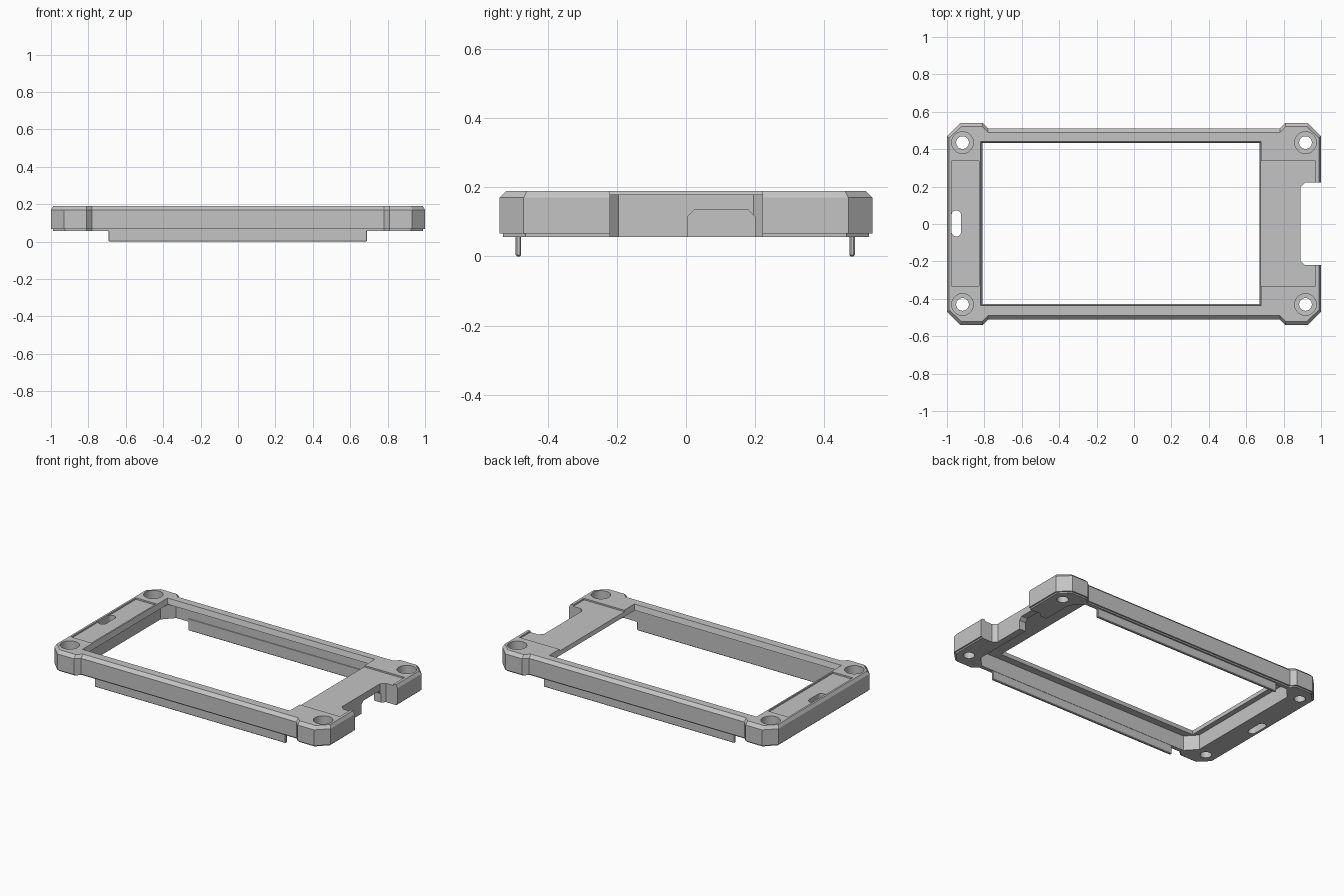
import bpy, bmesh, math

cube = bpy.data.objects.get("Cube")
if cube:
    bpy.data.objects.remove(cube, do_unlink=True)

grey = bpy.data.materials.new("plain grey")
grey.use_nodes = True
colour = (0.55, 0.55, 0.55, 1)
grey.diffuse_color = colour
grey.node_tree.nodes["Principled BSDF"].inputs["Base Color"].default_value = colour


def loft(name, rings):
    """Solid skinned through rings of points, capped at both ends."""
    bm = bmesh.new()
    loops = [[bm.verts.new(p) for p in ring] for ring in rings]
    for a, b in zip(loops, loops[1:]):
        for i in range(len(a)):
            j = (i + 1) % len(a)
            bm.faces.new((a[i], a[j], b[j], b[i]))
    bm.faces.new(loops[0][::-1])
    bm.faces.new(loops[-1])
    bmesh.ops.recalc_face_normals(bm, faces=bm.faces)
    mesh = bpy.data.meshes.new(name)
    bm.to_mesh(mesh)
    bm.free()
    mesh.materials.append(grey)
    obj = bpy.data.objects.new(name, mesh)
    bpy.context.collection.objects.link(obj)
    return obj


def prism(name, points, z0, z1):
    return loft(name, [[(x, y, z) for x, y in points] for z in (z0, z1)])


def box(name, x0, x1, y0, y1, z0, z1):
    return prism(name, [(x0, y0), (x1, y0), (x1, y1), (x0, y1)], z0, z1)


def stadium(cx, cy, r, half=0, n=32):
    """Circle, or a slot stretched along y by half."""
    pts = []
    for i in range(n):
        a = 2 * math.pi * (i + 0.5) / n
        pts.append((cx + r * math.cos(a),
                    cy + r * math.sin(a) + math.copysign(half, math.sin(a))))
    return pts


def mirrored(quarter):
    """Closed loop from the points of its +x +y quarter."""
    half = quarter + [(-x, y) for x, y in quarter[::-1]]
    return half + [(-x, -y) for x, y in half]


def outline(z, dx, dy):
    """Bezel outline with wider chamfered corner blocks, drawn inwards."""
    loop = mirrored([(1 - dx, 0.47 - dy / 2), (0.93 - dx / 2, 0.54 - dy),
                     (0.81, 0.54 - dy), (0.78, 0.51 - dy)])
    return [(x, y, z) for x, y in loop]


def window(z, grow):
    """Display opening, enlarged by grow."""
    x0, x1, y0, y1 = -0.81 - grow, 0.67 + grow, -0.427 - grow, 0.432 + grow
    return [(x0, y0, z), (x1, y0, z), (x1, y1, z), (x0, y1, z)]


def cut(obj, cutter):
    cutter.hide_render = True
    mod = obj.modifiers.new("cut", "BOOLEAN")
    mod.operation = "DIFFERENCE"
    mod.solver = "EXACT"
    mod.object = cutter
    bpy.ops.object.select_all(action="DESELECT")
    bpy.context.view_layer.objects.active = obj
    obj.select_set(True)
    bpy.ops.object.modifier_apply(modifier=mod.name)
    bpy.data.objects.remove(cutter, do_unlink=True)


# Main frame with a small foot step and chamfered top edge
frame = loft("bezel_frame", [outline(0.057, 0.01, 0.01), outline(0.066, 0.01, 0.01),
                             outline(0.066, 0, 0), outline(0.17, 0, 0),
                             outline(0.19, 0.012, 0.02)])

# Deep underside pocket with cut corners, leaving a thin lip on top
pocket = mirrored([(0.845, 0.405), (0.78, 0.475)])
cut(frame, prism("pocket_cutter", pocket, -0.1, 0.155))

# Display window with steeply sloping sides
cut(frame, loft("window_cutter", [window(0.1, 0), window(0.155, 0),
                                  window(0.19, 0.01), window(0.3, 0.01)]))

# Shallow panels on the top of both ends
cut(frame, box("left_panel_cutter", 0.66, 0.97, -0.332, 0.337, 0.18, 0.3))
cut(frame, box("right_panel_cutter", -0.975, -0.83, -0.332, 0.337, 0.18, 0.3))

# Notch in the end, and the port opening in its back wall
cut(frame, prism("notch_cutter", [(1.1, -0.22), (0.915, -0.22), (0.89, -0.195),
                                  (0.89, 0.195), (0.915, 0.222), (1.1, 0.222)], -0.1, 0.3))
port = [(0.005, -0.1), (0.2, -0.1), (0.2, 0.115), (0.18, 0.135), (0.025, 0.135), (0.005, 0.115)]
cut(frame, loft("port_cutter", [[(x, y, z) for y, z in port] for x in (0.8, 0.95)]))

# Slot in the opposite end
cut(frame, prism("slot_cutter", stadium(-0.95, 0.003, 0.025, 0.045), -0.1, 0.3))

# Counterbored screw holes
for sx in (-1, 1):
    for y in (-0.43, 0.435):
        cut(frame, prism("bore_cutter", stadium(sx * 0.917, y, 0.058), 0.11, 0.3))
        cut(frame, prism("hole_cutter", stadium(sx * 0.917, y, 0.034), -0.1, 0.3))

bpy.ops.object.select_all(action="DESELECT")
bpy.context.view_layer.objects.active = frame
frame.select_set(True)
bpy.ops.object.shade_smooth_by_angle(angle=math.radians(25))

# Thin rails hanging below the long sides
for name, y in (("front_rail", -0.485), ("back_rail", 0.481)):
    rail = box(name, -0.693, 0.69, y - 0.008, y + 0.008, 0, 0.08)
    bevel = rail.modifiers.new("edge", "BEVEL")
    bevel.width = 0.004
    bevel.segments = 1
